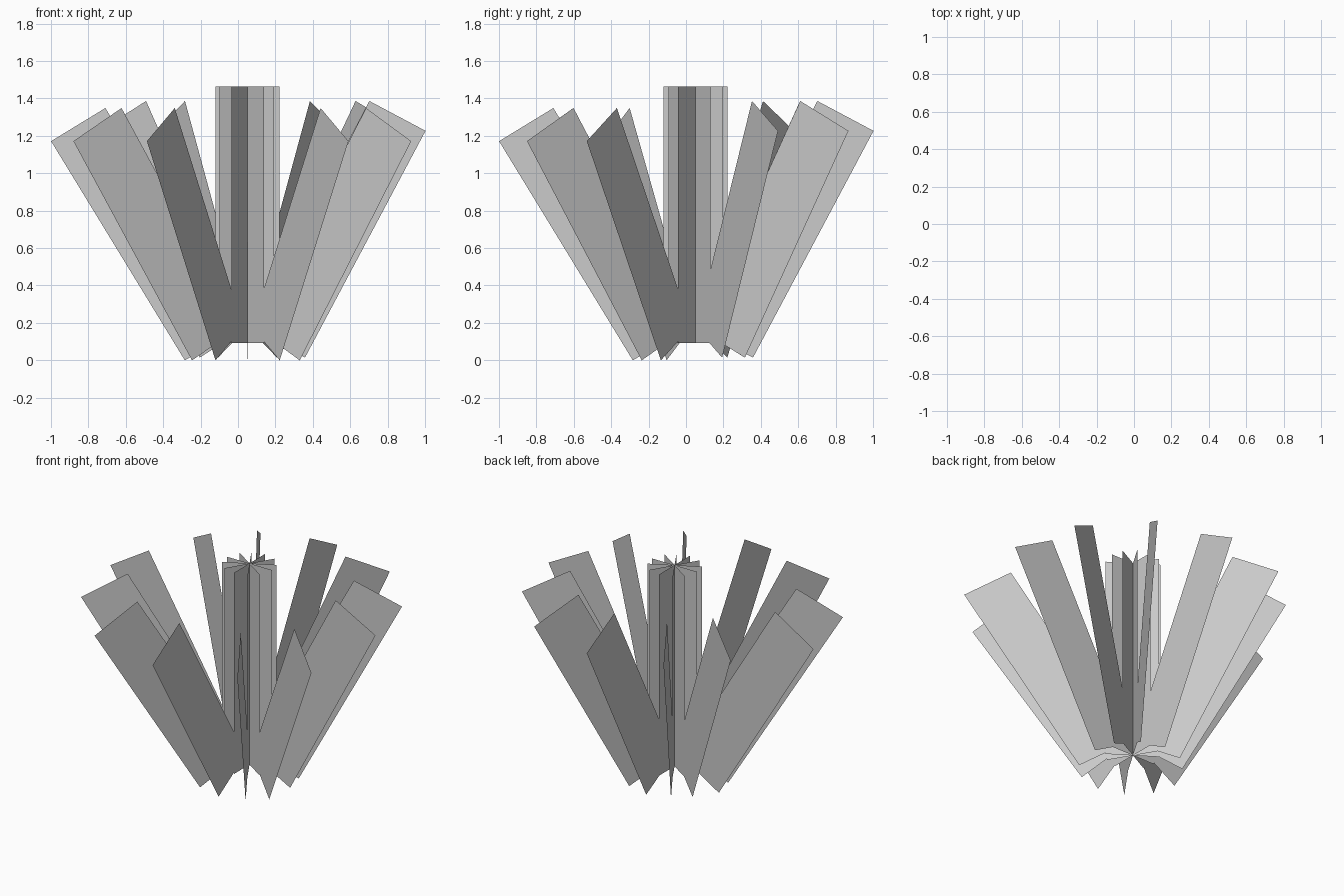
import bpy, bmesh
from math import radians, cos, sin

if "Cube" in bpy.data.objects:
    bpy.data.objects.remove(bpy.data.objects["Cube"])

AXIS = 0.051                      # x and y of the shared vertical axis
ANGLES = [0, 27.6, 59.2, 90.2, 120.9, 146.4]
LENGTH, WIDTH = 1.373, 0.34


def leaf_card(name, angle, r, z, lean):
    """Flat card in a radial vertical plane; (r, z) is its base centre, lean is outward tilt."""
    t, a = radians(lean), radians(angle)
    along, across = (sin(t), cos(t)), (cos(t), -sin(t))
    bm = bmesh.new()
    verts = []
    for u, v in ((-.5, 0), (.5, 0), (.5, 1), (-.5, 1)):
        rr = r + across[0] * u * WIDTH + along[0] * v * LENGTH
        zz = z + across[1] * u * WIDTH + along[1] * v * LENGTH
        verts.append(bm.verts.new((AXIS + rr * cos(a), AXIS + rr * sin(a), zz)))
    bm.faces.new(verts)
    mesh = bpy.data.meshes.new(name)
    bm.to_mesh(mesh)
    bm.free()
    bpy.context.collection.objects.link(bpy.data.objects.new(name, mesh))


for i, ang in enumerate(ANGLES, 1):
    # upright card in the middle of the clump
    leaf_card(f"upright_leaf_{i}", ang, 0, 0.091, 0)
    # leaf leaning out to the back or right
    leaf_card(f"back_leaf_{i}", ang, 0.157, 0.094, 28)
    # leaf leaning out to the front or left, a little flatter
    leaf_card(f"front_leaf_{i}", ang + 180, 0.19, 0.088, 31.4)
